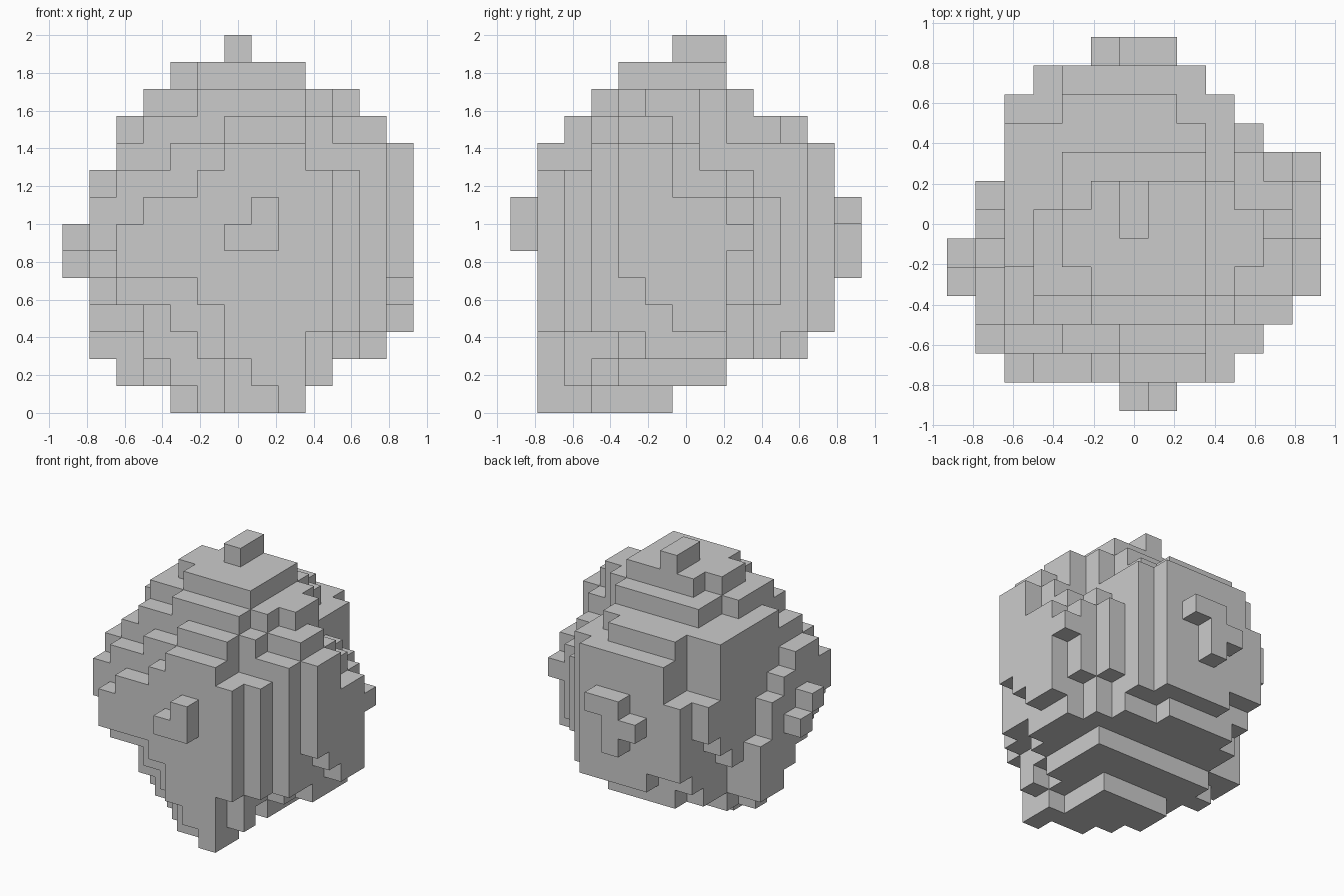
import bpy
import bmesh
from mathutils import Vector

default_cube = bpy.data.objects.get("Cube")
if default_cube:
    bpy.data.objects.remove(default_cube, do_unlink=True)

UNIT = 2 / 14          # edge length of one cube
HALF = 6.5             # half the width of the cube grid
MIDDLE = 7             # depth at which the front and back halves meet
cells = set()


def fill(x0, x1, y0, y1, z0, z1):
    """Fill a block of cubes."""
    cells.update((x, y, z) for x in range(x0, x1)
                 for y in range(y0, y1) for z in range(z0, z1))


def front_step(depth, *panels):
    """Stepped panels (x0, x1, z0, z1) running back to the middle."""
    for x0, x1, z0, z1 in panels:
        fill(x0, x1, depth, MIDDLE, z0, z1)


def back_step(depth, *panels):
    """Stepped panels running from the middle to the back."""
    for x0, x1, z0, z1 in panels:
        fill(x0, x1, MIDDLE, depth, z0, z1)


def build_surface(name, material):
    """Make one clean mesh from the exposed sides of the cubes."""
    bm = bmesh.new()
    corners = {}

    def corner(p):
        key = tuple(int(c) for c in p)
        if key not in corners:
            x, y, z = key
            corners[key] = bm.verts.new(
                ((x - HALF) * UNIT, (y - HALF) * UNIT, z * UNIT))
        return corners[key]

    axes = [Vector((1, 0, 0)), Vector((0, 1, 0)), Vector((0, 0, 1))]
    for cell in sorted(cells):
        base = Vector(cell)
        for i, axis in enumerate(axes):
            u, v = axes[(i + 1) % 3], axes[(i + 2) % 3]
            for side in (-1, 1):
                neighbour = tuple(int(c) for c in base + axis * side)
                if neighbour in cells:
                    continue
                start = base + axis * max(side, 0)
                loop = [start, start + u, start + u + v, start + v]
                if side < 0:
                    loop.reverse()
                bm.faces.new([corner(p) for p in loop])

    # Merge flat neighbouring squares into larger faces
    bmesh.ops.dissolve_limit(bm, angle_limit=0.01,
                             verts=bm.verts[:], edges=bm.edges[:])
    mesh = bpy.data.meshes.new(name)
    bm.to_mesh(mesh)
    bm.free()
    mesh.materials.append(material)
    obj = bpy.data.objects.new(name, mesh)
    bpy.context.collection.objects.link(obj)
    return obj


# Stone colour
stone = bpy.data.materials.new("grey_stone")
stone.use_nodes = True
colour = (0.6, 0.6, 0.6, 1)
stone.diffuse_color = colour
shader = stone.node_tree.nodes["Principled BSDF"]
shader.inputs["Base Color"].default_value = colour
shader.inputs["Roughness"].default_value = 0.9

# Front knob and large front face
front_step(0, (6, 8, 6, 7), (7, 8, 7, 8))
front_step(1, (2, 10, 5, 7), (3, 10, 5, 8), (5, 10, 4, 9),
           (6, 9, 2, 10), (6, 10, 3, 9), (7, 9, 1, 3))

# Front shoulders, stepping outwards
front_step(2, (2, 11, 4, 9), (4, 11, 3, 8), (4, 9, 8, 10),
           (5, 9, 2, 4), (6, 10, 2, 3), (6, 9, 1, 2), (6, 9, 10, 11))
front_step(3, (3, 12, 3, 10), (2, 12, 4, 10), (3, 9, 2, 11),
           (4, 9, 1, 3), (5, 10, 10, 11), (5, 9, 11, 12))
front_step(4, (3, 11, 10, 11), (3, 10, 11, 12), (5, 9, 12, 13),
           (3, 10, 1, 3), (3, 11, 2, 3))
front_step(5, (4, 9, 12, 13), (3, 11, 11, 12), (2, 11, 10, 11),
           (2, 12, 3, 4), (3, 12, 2, 3))
front_step(6, (2, 12, 2, 3), (2, 10, 1, 2))

# Small post under the front corner
fill(9, 10, 2, 3, 1, 2)

# Back knob and large back face
back_step(13, (6, 8, 7, 8), (5, 7, 6, 7), (6, 7, 5, 6))
back_step(12, (3, 9, 4, 8), (4, 9, 4, 10), (5, 9, 3, 4))

# Back shoulders
back_step(11, (3, 10, 3, 8), (4, 10, 8, 10), (2, 10, 6, 8), (4, 8, 2, 11))
back_step(10, (4, 11, 4, 8), (2, 10, 5, 10), (3, 10, 2, 5), (2, 9, 10, 11))
back_step(9, (4, 9, 10, 12), (2, 11, 5, 9), (3, 11, 2, 5), (2, 12, 4, 8))
back_step(8, (1, 12, 2, 5), (2, 12, 5, 9), (2, 10, 9, 11),
          (4, 10, 11, 12), (5, 9, 12, 13), (3, 10, 1, 2))

# Bulge on the +x side
fill(11, 12, 4, 6, 10, 11)
fill(12, 13, 4, 6, 5, 10)
fill(12, 13, 5, 6, 4, 5)
fill(12, 13, 6, 8, 3, 8)
fill(12, 13, 8, 9, 6, 7)

# Stepped bulge and knobs on the -x side
fill(1, 2, 3, 5, 8, 9)
fill(1, 2, 2, 6, 7, 8)
for y, z in ((2, 6), (3, 5), (4, 4), (5, 3), (6, 2)):
    fill(1, 2, y, MIDDLE, z, z + 1)
fill(0, 1, 5, 6, 5, 6)
fill(0, 1, 4, 5, 6, 7)

# Stepped foot
fill(8, 9, 1, 3, 0, 1)
fill(6, 9, 2, 3, 0, 1)
fill(5, 8, 3, 5, 0, 1)
fill(4, 8, 4, 6, 0, 1)

# Top stub
fill(6, 7, 6, 8, 13, 14)

build_surface("stepped_boulder", stone)
